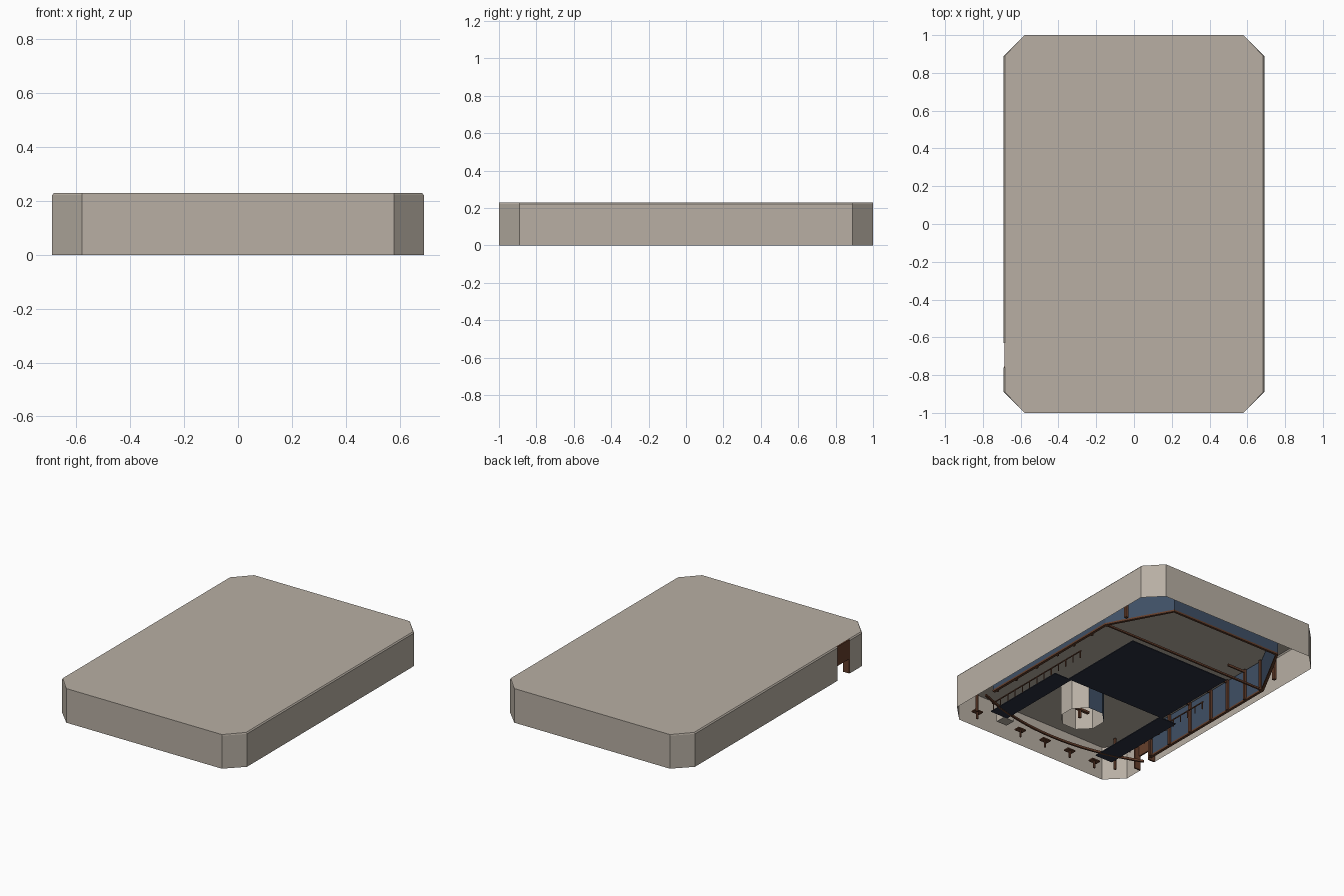
import bpy, bmesh, math
from mathutils import Matrix

cube = bpy.data.objects.get("Cube")
if cube:
    bpy.data.objects.remove(cube, do_unlink=True)


def material(name, rgb):
    m = bpy.data.materials.new(name)
    m.use_nodes = True
    m.diffuse_color = (*rgb, 1)
    bsdf = m.node_tree.nodes["Principled BSDF"]
    bsdf.inputs["Base Color"].default_value = (*rgb, 1)
    bsdf.inputs["Roughness"].default_value = 0.9
    return m


CREAM = material("warm stone", (0.48, 0.43, 0.37))
BLUE = material("slate blue", (0.05, 0.08, 0.13))
NAVY = material("dark navy", (0.025, 0.03, 0.05))
BROWN = material("dark wood", (0.13, 0.05, 0.025))


def add_mesh(name, bm, *mats):
    me = bpy.data.meshes.new(name)
    bm.to_mesh(me)
    bm.free()
    for m in mats:
        me.materials.append(m)
    ob = bpy.data.objects.new(name, me)
    bpy.context.collection.objects.link(ob)
    return ob


def boxes(name, items, mat):
    """One object made of boxes given as (centre, size)."""
    bm = bmesh.new()
    for c, s in items:
        bmesh.ops.create_cube(bm, size=1, matrix=Matrix.Translation(c) @ Matrix.Diagonal((*s, 1)))
    return add_mesh(name, bm, mat)


def wall(name, path, z0, z1, mat, thick=0.012):
    """Thin upright wall along a path in plan."""
    bm = bmesh.new()
    low = [bm.verts.new((x, y, z0)) for x, y in path]
    high = [bm.verts.new((x, y, z1)) for x, y in path]
    for i in range(len(path) - 1):
        bm.faces.new((low[i], low[i + 1], high[i + 1], high[i]))
    ob = add_mesh(name, bm, mat)
    mod = ob.modifiers.new("thickness", "SOLIDIFY")
    mod.thickness, mod.offset = thick, 0
    return ob


# Outer shell: clipped corners, open below, with a doorway gap on one long side
W, L, H, EAVE = 0.69, 1.0, 0.23, 0.222
DOOR0, DOOR1 = -0.76, -0.63
plan = [(W, -0.89), (W, 0.89), (0.58, L), (-0.58, L), (-W, 0.89),
        (-W, DOOR1), (-W, DOOR0), (-W, -0.89), (-0.58, -L), (0.58, -L)]
bm = bmesh.new()
rings = [[bm.verts.new((x, y, z)) for x, y in plan] for z in (0, EAVE)]
rings.append([bm.verts.new((max(-0.683, min(0.683, x)), y, H)) for x, y in plan])
for i in range(len(plan)):
    if i == 5:
        continue
    j = (i + 1) % len(plan)
    for a, b in zip(rings, rings[1:]):
        bm.faces.new((a[i], a[j], b[j], b[i]))
bm.faces.new(rings[2])
add_mesh("outer_shell", bm, CREAM)

# Wooden door frame with a recessed upper panel
mid = (DOOR0 + DOOR1) / 2
boxes("door_frame", [((-0.665, DOOR0, 0.112), (0.046, 0.01, 0.224)),
                     ((-0.665, DOOR1 + 0.006, 0.112), (0.046, 0.01, 0.224)),
                     ((-0.68, mid, 0.16), (0.01, 0.13, 0.13))], BROWN)

# Inner lining walls with their wooden skirting
lining = [(0.635, -0.6), (0.635, 0.485), (0.525, 0.69), (0.417, 0.885)]
lining += [(-x, y) for x, y in reversed(lining)]
wall("lining_wall", lining, 0.012, 0.215, BLUE)
wall("lining_skirting", lining, 0, 0.012, BROWN, 0.018)
wall("cross_skirting", [(0.63, 0.485), (-0.63, 0.485)], 0, 0.012, BROWN)

# Wooden posts and booth rails along both sides
posts, rails = [], []
for s in (-1, 1):
    for y in (-0.58, -0.4, -0.2, 0, 0.16, 0.33, 0.48):
        posts.append(((s * 0.622, y, 0.108), (0.016, 0.016, 0.214)))
    for y in (-0.2, 0.0, 0.16, 0.33):
        rails.append(((s * 0.555, y, 0.2), (0.14, 0.01, 0.015)))
    posts.append(((s * 0.6, 0.64, 0.11), (0.02, 0.02, 0.22)))
boxes("wall_posts", posts, BROWN)
boxes("booth_beams", rails, BROWN)

# Dark floor: main area and two side walkways
boxes("main_floor", [((0, 0.13, 0.004), (0.76, 0.62, 0.006))], NAVY)
boxes("side_walkways", [((s * 0.425, -0.49, 0.004), (0.13, 0.62, 0.006)) for s in (-1, 1)], NAVY)

# Balustrades beside the floor
parts = []
for s in (-1, 1):
    parts.append(((s * 0.495, -0.35, 0.05), (0.006, 0.86, 0.006)))
    parts += [((s * 0.495, -0.77 + 0.07 * i, 0.026), (0.005, 0.005, 0.05)) for i in range(13)]
boxes("balustrades", parts, BROWN)

# Bowed rail at the front
arc = [(0.64 * t, -0.8 + 0.13 * t * t) for t in [1 - i / 8 for i in range(17)]]
wall("bowed_front_rail", arc, 0, 0.014, BROWN)

# Hollow eight-sided column, dark on its rear faces
bm = bmesh.new()
bmesh.ops.create_cone(bm, cap_ends=False, segments=8, radius1=0.14, radius2=0.14, depth=0.226,
                      matrix=Matrix.Translation((0, -0.5, 0.114)) @ Matrix.Rotation(math.pi / 8, 4, "Z"))
bm.normal_update()
for f in bm.faces:
    f.material_index = int(f.normal.y > 0.9 or (f.normal.x < -0.5 and f.normal.y > 0.5))
add_mesh("central_column", bm, CREAM, BLUE)
boxes("column_fittings", [((0.0, -0.5, 0.06), (0.1, 0.02, 0.015)),
                          ((0.02, -0.5, 0.03), (0.015, 0.015, 0.06))], BROWN)

# Front furniture: plinth, tables and legs
boxes("front_plinth", [((0.34, -0.84, 0.03), (0.08, 0.07, 0.05))], CREAM)
tables = []
for x in (-0.45, -0.25, -0.05, 0.15, 0.5):
    tables.append(((x, -0.92, 0.05), (0.06, 0.04, 0.008)))
    tables.append(((x, -0.92, 0.025), (0.01, 0.01, 0.05)))
boxes("front_tables", tables, BROWN)
boxes("front_posts", [((s * 0.56, -0.85, 0.11), (0.014, 0.014, 0.22)) for s in (-1, 1)], BROWN)
